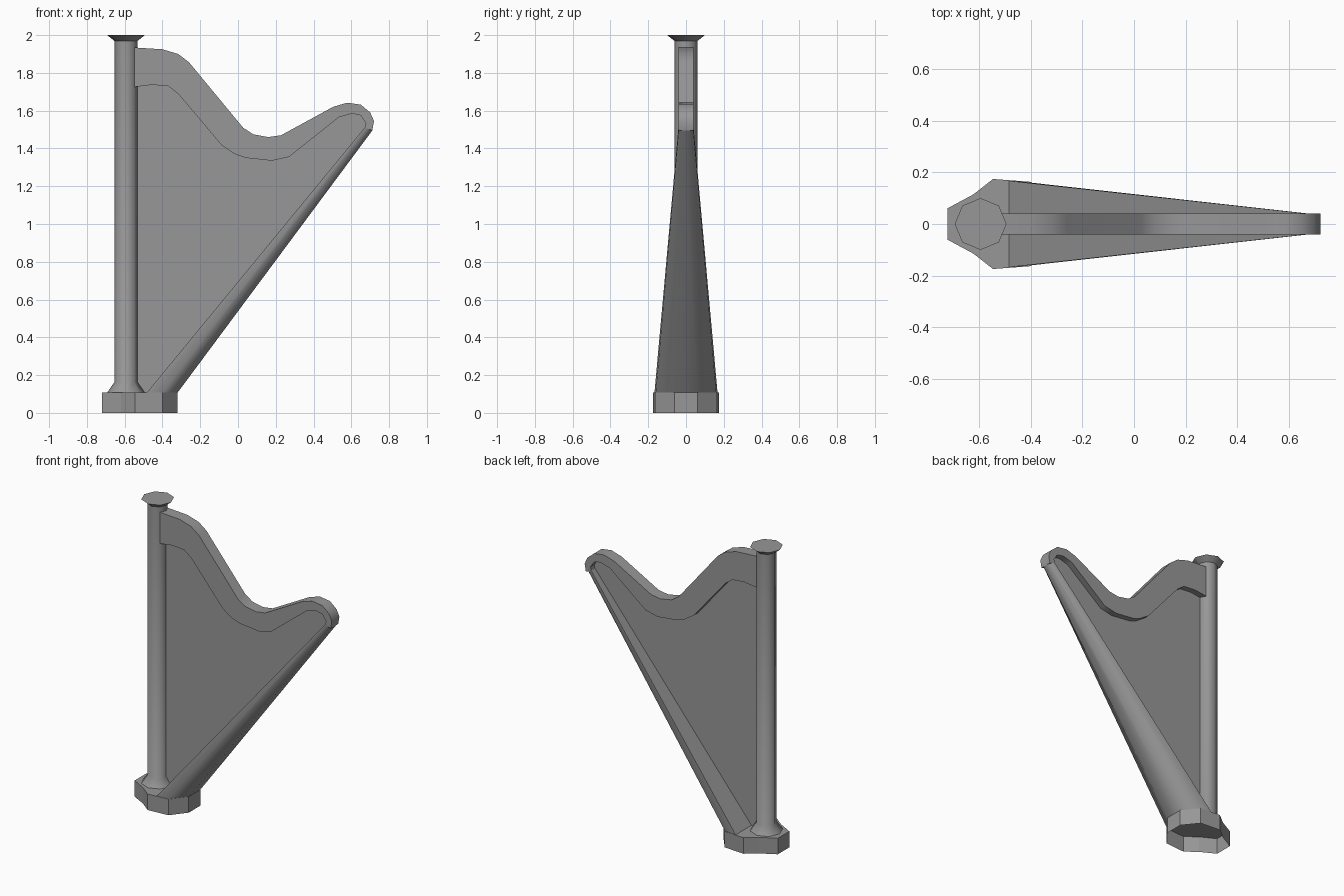
import bpy, bmesh, math

if "Cube" in bpy.data.objects:
    bpy.data.objects.remove(bpy.data.objects["Cube"])

grey = bpy.data.materials.new("plain grey")
grey.diffuse_color = (0.31, 0.31, 0.31, 1)
grey.use_nodes = True
grey.node_tree.nodes["Principled BSDF"].inputs["Base Color"].default_value = grey.diffuse_color


def build(name, verts, faces, smooth=0, outward=True):
    """Make an object; smooth is the angle in degrees below which edges are smoothed."""
    mesh = bpy.data.meshes.new(name)
    mesh.from_pydata(verts, [], faces)
    if outward:
        bm = bmesh.new()
        bm.from_mesh(mesh)
        bmesh.ops.recalc_face_normals(bm, faces=bm.faces)
        bm.to_mesh(mesh)
        bm.free()
    mesh.materials.append(grey)
    ob = bpy.data.objects.new(name, mesh)
    bpy.context.collection.objects.link(ob)
    if smooth:
        bpy.ops.object.select_all(action='DESELECT')
        ob.select_set(True)
        bpy.context.view_layer.objects.active = ob
        bpy.ops.object.shade_smooth_by_angle(angle=math.radians(smooth))
    return ob


def loft(rings, closed=True):
    """Quads between successive rings of equal length."""
    n = len(rings[0])
    verts = [p for ring in rings for p in ring]
    faces = []
    for r in range(len(rings) - 1):
        for i in range(n if closed else n - 1):
            j = (i + 1) % n
            faces.append((r * n + i, r * n + j, (r + 1) * n + j, (r + 1) * n + i))
    return verts, faces


# Plinth: mirrored outline, open underneath
half = [(-0.72, 0.061), (-0.62, 0.115), (-0.545, 0.174), (-0.40, 0.163), (-0.32, 0.062)]
outline = half + [(x, -y) for x, y in reversed(half)]
verts, faces = loft([[(x, y, z) for x, y in outline] for z in (0, 0.107)])
n = len(outline)
faces.append(tuple(range(n, 2 * n)))
build("plinth", verts, faces)

# Column: eight-sided, flared foot and flat flared cap
CX = -0.593
rings = [[(CX + r * math.cos(k * math.pi / 4), r * math.sin(k * math.pi / 4), z)
          for k in range(8)]
         for r, z in ((0.1, 0.107), (0.062, 0.162), (0.062, 1.97), (0.1, 2.0))]
verts, faces = loft(rings)
faces.append(tuple(range(24, 32)))
build("column", verts, faces, 48)

# Soundbox: tapered, flat soundboard on the inside, rounded back
low = [(-0.483, 0.167, 0.107), (-0.40, 0.160, 0.107), (-0.32, 0.062, 0.107)]
high = [(0.672, 0.040, 1.512), (0.694, 0.038, 1.503), (0.711, 0.018, 1.495)]
rings = [s + [(x, -y, z) for x, y, z in reversed(s)] for s in (low, high)]
verts, faces = loft(rings)
faces.append(tuple(range(6, 12)))
build("soundbox", verts, faces, 58)

# Neck: paired upper and lower curve points, extruded in y
upper = [(-0.56, 1.935), (-0.40, 1.925), (-0.317, 1.90), (-0.26, 1.857), (0.027, 1.51),
         (0.08, 1.475), (0.16, 1.46), (0.228, 1.47), (0.503, 1.62), (0.577, 1.642),
         (0.65, 1.632), (0.70, 1.59), (0.72, 1.545), (0.711, 1.495)]
lower = [(-0.56, 1.724), (-0.455, 1.737), (-0.37, 1.73), (-0.317, 1.69), (-0.085, 1.415),
         (-0.016, 1.37), (0.04, 1.35), (0.18, 1.335), (0.27, 1.355), (0.534, 1.565),
         (0.603, 1.585), (0.65, 1.575), (0.677, 1.535), (0.672, 1.51)]
T = 0.04
rings = [[(u[0], -T, u[1]), (u[0], T, u[1]), (l[0], T, l[1]), (l[0], -T, l[1])]
         for u, l in zip(upper, lower)]
verts, faces = loft(rings)
m = len(verts)
faces += [(0, 1, 2, 3), (m - 4, m - 3, m - 2, m - 1)]
build("neck", verts, faces, 45)

# String panel: single sheet filling the frame
sheet = [(-0.56, 0.107), (-0.48, 0.107)] + lower[::-1]
build("string_panel", [(x, 0, z) for x, z in sheet], [tuple(range(len(sheet)))], outward=False)
